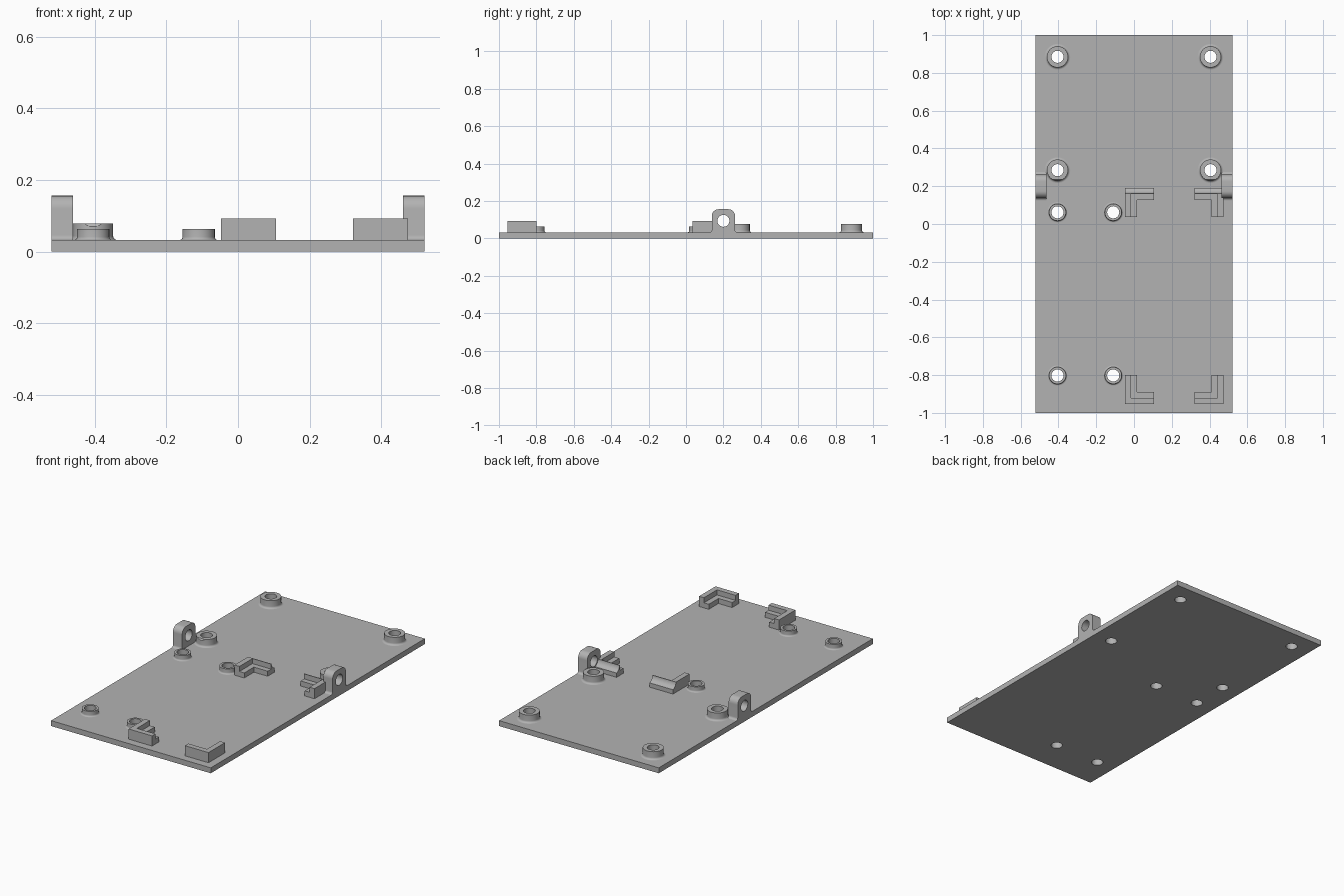
import bpy, bmesh
from math import pi, sin, cos
from mathutils import Matrix, Vector

cube = bpy.data.objects.get("Cube")
if cube:
    bpy.data.objects.remove(cube, do_unlink=True)

grey = bpy.data.materials.new("plain grey")
grey.use_nodes = True
colour = (0.45, 0.45, 0.45, 1)
grey.diffuse_color = colour
grey.node_tree.nodes["Principled BSDF"].inputs["Base Color"].default_value = colour

HALF_W, THICK = 0.522, 0.032
AXLE_Y, AXLE_Z = 0.2, 0.094
BORE = 0.032


def finish(bm, name, smooth=False):
    bmesh.ops.recalc_face_normals(bm, faces=bm.faces)
    mesh = bpy.data.meshes.new(name)
    bm.to_mesh(mesh)
    bm.free()
    ob = bpy.data.objects.new(name, mesh)
    bpy.context.collection.objects.link(ob)
    mesh.materials.append(grey)
    if smooth:
        bpy.ops.object.select_all(action="DESELECT")
        ob.select_set(True)
        bpy.context.view_layer.objects.active = ob
        bpy.ops.object.shade_smooth_by_angle(angle=pi / 6)
    return ob


def prism(name, points, offset, smooth=False):
    """Extrude a closed outline of 3D points."""
    bm = bmesh.new()
    face = bm.faces.new([bm.verts.new(p) for p in points])
    new = bmesh.ops.extrude_face_region(bm, geom=[face])["geom"]
    verts = [v for v in new if isinstance(v, bmesh.types.BMVert)]
    bmesh.ops.translate(bm, verts=verts, vec=Vector(offset))
    return finish(bm, name, smooth)


def cylinder(bm, radius, depth, matrix):
    bmesh.ops.create_cone(bm, cap_ends=True, segments=40, radius1=radius,
                          radius2=radius, depth=depth, matrix=matrix)


def cutter(bm, name):
    ob = finish(bm, name)
    ob.hide_render = True
    ob.hide_set(True)
    ob.display_type = "WIRE"
    return ob


def cut(ob, tool):
    mod = ob.modifiers.new("cut", "BOOLEAN")
    mod.operation, mod.solver, mod.object = "DIFFERENCE", "EXACT", tool


def arc(cy, cz, r, a0, a1, n=8):
    return [(cy + r * cos(a0 + (a1 - a0) * i / n), cz + r * sin(a0 + (a1 - a0) * i / n))
            for i in range(n + 1)]


def boss(name, x, y, radius, top, flare):
    """Turned ring with a concave fillet at its foot."""
    profile = [(BORE, THICK), (BORE, top), (radius, top)]
    profile += arc(radius + flare, THICK + flare, flare, pi, 1.5 * pi, 6)
    bm = bmesh.new()
    n = 40
    rings = [[bm.verts.new((x + r * cos(2 * pi * i / n), y + r * sin(2 * pi * i / n), z))
              for r, z in profile] for i in range(n)]
    for i, ring in enumerate(rings):
        nxt = rings[(i + 1) % n]
        for j in range(len(profile)):
            k = (j + 1) % len(profile)
            bm.faces.new((ring[j], nxt[j], nxt[k], ring[k]))
    return finish(bm, name, True)


# Cutters: vertical screw holes and the long axle clearance
large = [(x, y) for x in (-0.405, 0.405) for y in (0.885, 0.285)]
small = [(x, y) for x in (-0.405, -0.11) for y in (0.062, -0.802)]
bm = bmesh.new()
for x, y in large + small:
    cylinder(bm, BORE, 0.2, Matrix.Translation((x, y, 0)))
screw_holes = cutter(bm, "screw_hole_cutter")


def axle_cutter(name, radius):
    bm = bmesh.new()
    cylinder(bm, radius, 1.2, Matrix.Translation((0, AXLE_Y, AXLE_Z)) @ Matrix.Rotation(pi / 2, 4, "Y"))
    return cutter(bm, name)


axle_hole = axle_cutter("axle_hole_cutter", BORE)
axle_clearance = axle_cutter("axle_clearance_cutter", 0.038)

# Base plate
plate = prism("base_plate", [(-HALF_W, -1, 0), (HALF_W, -1, 0), (HALF_W, 1, 0), (-HALF_W, 1, 0)],
              (0, 0, THICK))
cut(plate, screw_holes)

# Screw bosses
for x, y in large:
    ob = boss("large_boss", x, y, 0.056, 0.078, 0.012)
    if y < 0.5:
        cut(ob, axle_clearance)
for x, y in small:
    boss("small_boss", x, y, 0.045, 0.063, 0.009)

# Rounded hinge ears on both long edges
half, top, r, f = 0.062, 0.156, 0.036, 0.014
right_half = arc(half + f, THICK + f, f, 1.5 * pi, pi, 6) + arc(half - r, top - r, r, 0, pi / 2)
outline = right_half + [(-y, z) for y, z in reversed(right_half)]
for side, name in ((-1, "right_ear"), (1, "left_ear")):
    ear = prism(name, [(side * HALF_W, AXLE_Y + y, z) for y, z in outline],
                (-side * 0.06, 0, 0), True)
    cut(ear, axle_hole)


# Stepped corner brackets
def corner(name, x, y, sx, sy, length, width, height):
    flat = [(0, 0), (length, 0), (length, width), (width, width), (width, length), (0, length)]
    return prism(name, [(x + sx * a, y + sy * b, THICK) for a, b in flat],
                 (0, 0, height - THICK))


wall, arm = 0.032, 0.154
for x, sx in ((-0.048, 1), (0.475, -1)):
    for y, sy in ((-0.954, 1), (0.19, -1)):
        outer = corner("bracket_wall", x, y, sx, sy, arm, wall, 0.092)
        corner("bracket_ledge", x + sx * wall, y + sy * wall, sx, sy, arm - wall, wall, 0.062)
        if sy < 0:
            cut(outer, axle_clearance)
